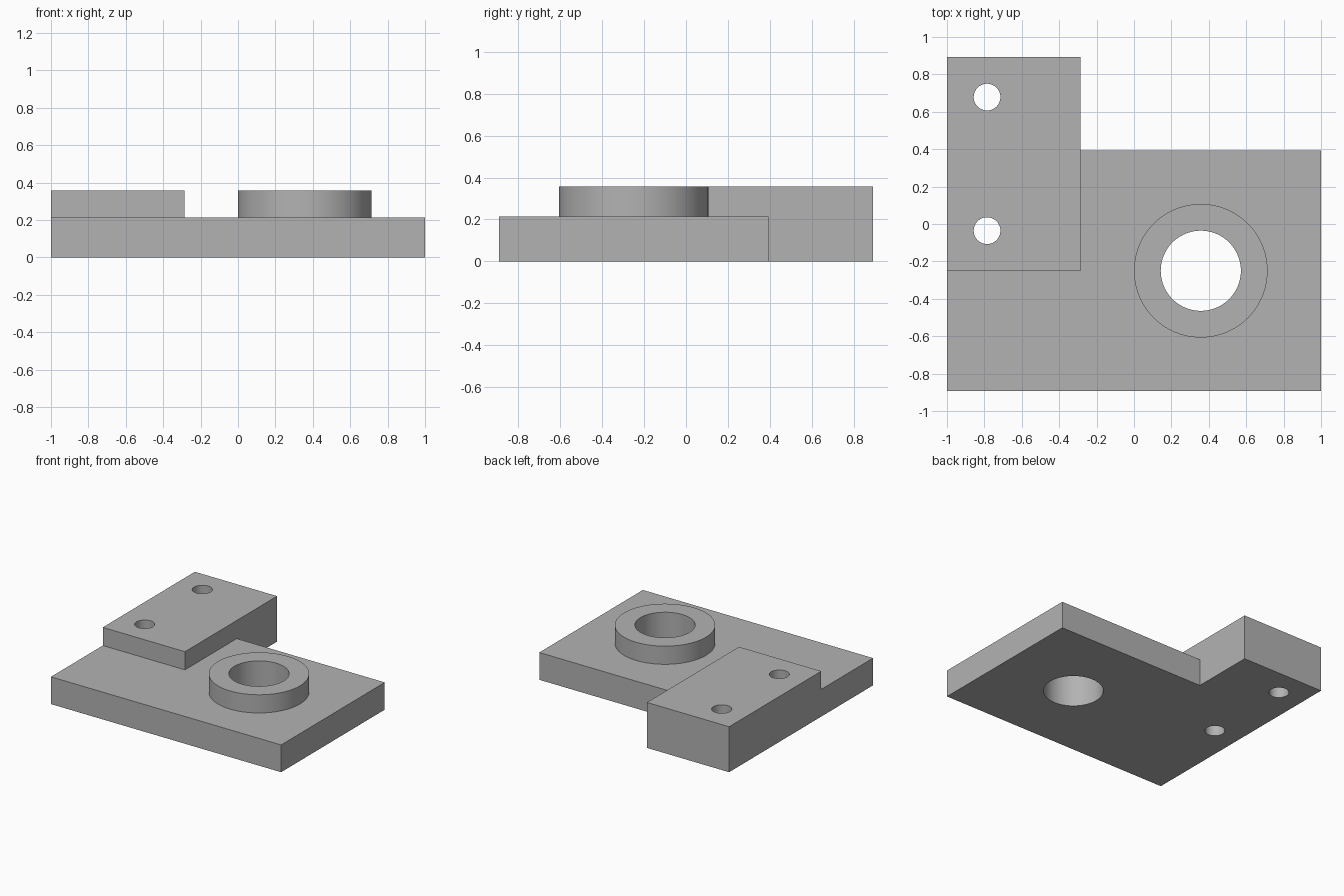
import bpy, bmesh, math
from mathutils import Matrix

if "Cube" in bpy.data.objects:
    bpy.data.objects.remove(bpy.data.objects["Cube"], do_unlink=True)

U = 1 / 14                      # drawing module
BASE_TOP, TOP = 3 * U, 5 * U    # plate height, raised height
BORE = (5 * U, -3.5 * U)        # centre of the round boss

grey = bpy.data.materials.new("plain grey")
grey.use_nodes = True
colour = (0.45, 0.45, 0.45, 1)
grey.diffuse_color = colour
grey.node_tree.nodes["Principled BSDF"].inputs["Base Color"].default_value = colour


def finish(name, bm):
    mesh = bpy.data.meshes.new(name)
    bm.to_mesh(mesh)
    bm.free()
    mesh.materials.append(grey)
    obj = bpy.data.objects.new(name, mesh)
    bpy.context.collection.objects.link(obj)
    return obj


def box(name, x0, x1, y0, y1, z0, z1):
    bm = bmesh.new()
    place = Matrix.Translation(((x0 + x1) / 2, (y0 + y1) / 2, (z0 + z1) / 2))
    size = Matrix.Diagonal((x1 - x0, y1 - y0, z1 - z0, 1))
    bmesh.ops.create_cube(bm, size=1, matrix=place @ size)
    return finish(name, bm)


def cylinder(name, centre, radius, z0, z1):
    bm = bmesh.new()
    bmesh.ops.create_cone(bm, cap_ends=True, segments=96, radius1=radius, radius2=radius,
                          depth=z1 - z0, matrix=Matrix.Translation((*centre, (z0 + z1) / 2)))
    return finish(name, bm)


def combine(target, tool, operation):
    mod = target.modifiers.new(tool.name, "BOOLEAN")
    mod.operation, mod.solver, mod.object = operation, "EXACT", tool
    bpy.context.view_layer.objects.active = target
    bpy.ops.object.modifier_apply(modifier=mod.name)
    bpy.data.objects.remove(tool, do_unlink=True)


# Plate, overhanging block and round boss joined into one solid
bracket = box("bracket_plate", -1, 1, -12.5 * U, 5.5 * U, 0, BASE_TOP)
combine(bracket, box("mounting_block", -1, -4 * U, -3.5 * U, 12.5 * U, 0, TOP), "UNION")
combine(bracket, cylinder("round_boss", BORE, 5 * U, U, TOP), "UNION")

# Through holes: large bore and two bolt holes
combine(bracket, cylinder("bore_cutter", BORE, 3 * U, -U, TOP + U), "DIFFERENCE")
for y in (-0.5 * U, 9.5 * U):
    combine(bracket, cylinder("bolt_cutter", (-11 * U, y), U, -U, TOP + U), "DIFFERENCE")

# Smooth round walls, crisp edges
bpy.ops.object.select_all(action="DESELECT")
bracket.select_set(True)
bpy.context.view_layer.objects.active = bracket
bpy.ops.object.shade_smooth_by_angle(angle=math.radians(30))
